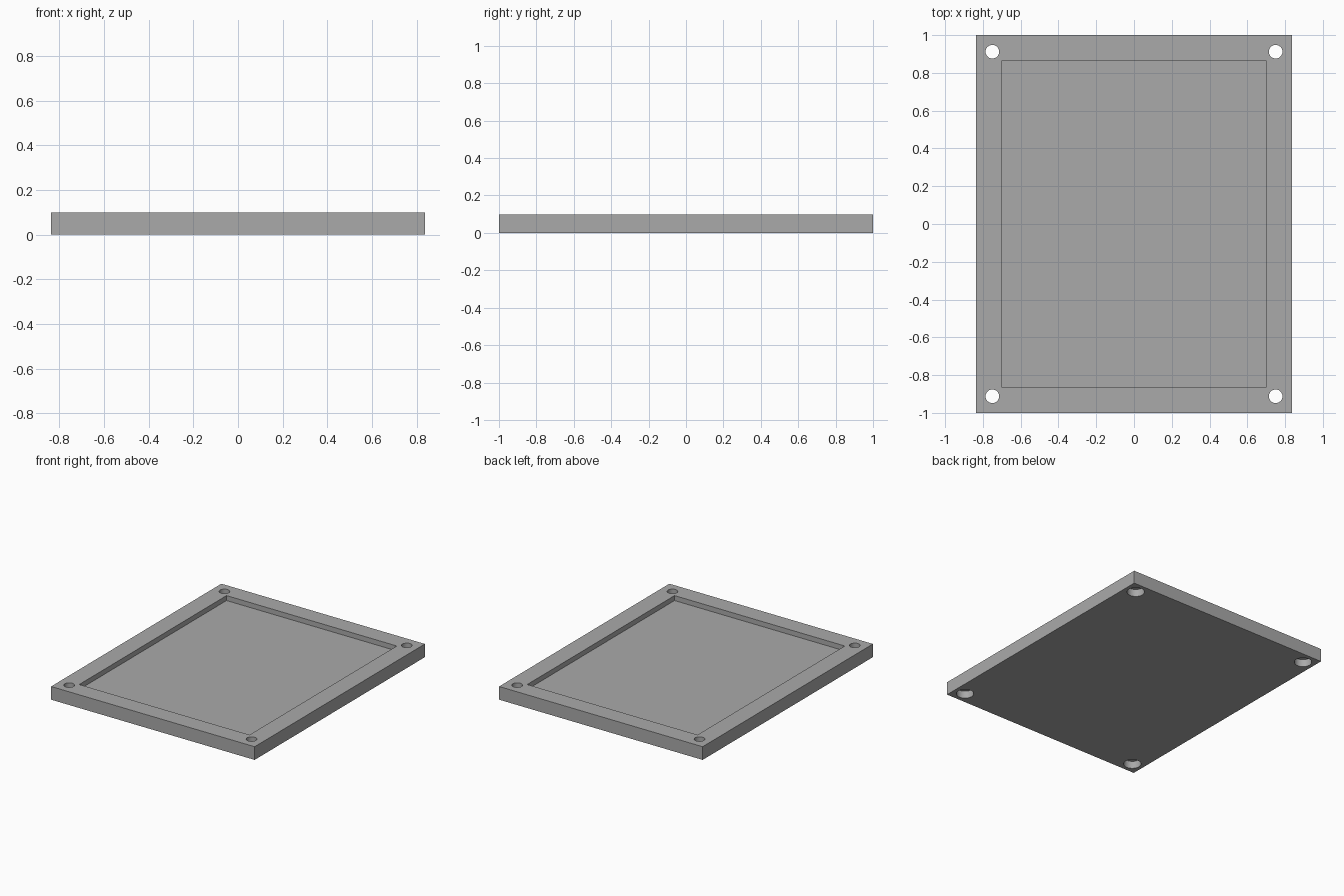
import bpy

HALF_X, HALF_Y, HEIGHT = 0.837, 1.0, 0.098
POCKET_X, POCKET_Y, POCKET_DEPTH = 0.70, 0.865, 0.037
HOLE_X, HOLE_Y = 0.75, 0.912
HOLE_RADIUS, BORE_RADIUS, BORE_DEPTH = 0.036, 0.06, 0.055

cube = bpy.data.objects.get("Cube")
if cube:
    bpy.data.objects.remove(cube, do_unlink=True)

grey = bpy.data.materials.new("mid grey")
grey.use_nodes = True
colour = (0.4, 0.4, 0.4, 1.0)
grey.diffuse_color = colour
grey.node_tree.nodes["Principled BSDF"].inputs["Base Color"].default_value = colour


def box(name, half_x, half_y, bottom, top):
    bpy.ops.mesh.primitive_cube_add(size=2, location=(0, 0, (bottom + top) / 2))
    obj = bpy.context.object
    obj.name = name
    obj.scale = (half_x, half_y, (top - bottom) / 2)
    bpy.ops.object.transform_apply(location=True, rotation=False, scale=True)
    obj.data.materials.append(grey)
    return obj


def cylinder(name, radius, x, y, bottom, top):
    bpy.ops.mesh.primitive_cylinder_add(
        vertices=48, radius=radius, depth=top - bottom,
        location=(x, y, (bottom + top) / 2))
    obj = bpy.context.object
    obj.name = name
    obj.data.materials.append(grey)
    return obj


def cut(target, cutter):
    mod = target.modifiers.new(cutter.name, "BOOLEAN")
    mod.operation = "DIFFERENCE"
    mod.solver = "EXACT"
    mod.object = cutter
    bpy.context.view_layer.objects.active = target
    bpy.ops.object.modifier_apply(modifier=mod.name)
    bpy.data.objects.remove(cutter, do_unlink=True)


# Plate with a shallow rectangular recess in the top
plate = box("recessed_plate", HALF_X, HALF_Y, 0, HEIGHT)
cut(plate, box("recess_cutter", POCKET_X, POCKET_Y, HEIGHT - POCKET_DEPTH, HEIGHT + 0.1))

# Corner screw holes, counterbored from below
for sx in (-1, 1):
    for sy in (-1, 1):
        x, y = sx * HOLE_X, sy * HOLE_Y
        cut(plate, cylinder("hole_cutter", HOLE_RADIUS, x, y, -0.1, HEIGHT + 0.1))
        cut(plate, cylinder("bore_cutter", BORE_RADIUS, x, y, -0.1, BORE_DEPTH))

# Smooth hole walls, sharp edges elsewhere
bpy.ops.object.select_all(action="DESELECT")
plate.select_set(True)
bpy.context.view_layer.objects.active = plate
bpy.ops.object.shade_smooth_by_angle()
